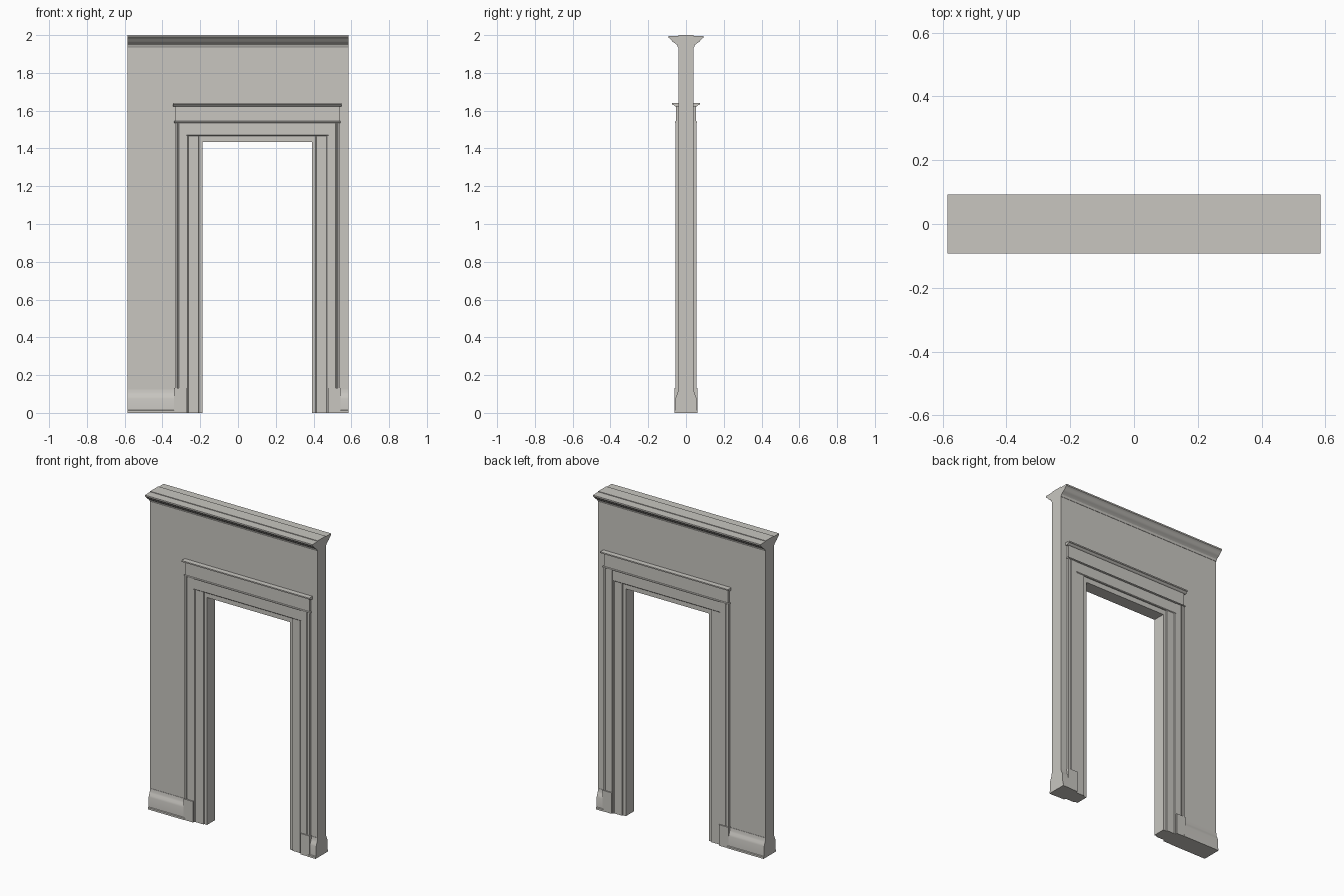
import bpy, bmesh
from mathutils import Vector

if "Cube" in bpy.data.objects:
    bpy.data.objects.remove(bpy.data.objects["Cube"])

# Single plaster colour
plaster = bpy.data.materials.new("warm_grey_plaster")
plaster.use_nodes = True
colour = (0.58, 0.565, 0.53, 1)
plaster.diffuse_color = colour
plaster.node_tree.nodes["Principled BSDF"].inputs["Base Color"].default_value = colour

HALF = 0.585      # half wall length
FACE = 0.04       # half wall thickness
MID = 0.1025      # doorway centre line


def sweep(name, points, axis, start, end, mirror=True, smooth=False):
    """Extrude a flat profile along an axis, optionally copied to the back."""
    place = {
        "x": lambda p: (start, p[0], p[1]),
        "y": lambda p: (p[0], start, p[1]),
        "z": lambda p: (p[0], p[1], start),
    }[axis]
    bm = bmesh.new()
    face = bm.faces.new([bm.verts.new(place(p)) for p in points])
    made = bmesh.ops.extrude_face_region(bm, geom=[face])
    shift = Vector([end - start if a == axis else 0 for a in "xyz"])
    verts = [g for g in made["geom"] if isinstance(g, bmesh.types.BMVert)]
    bmesh.ops.translate(bm, verts=verts, vec=shift)
    if mirror:
        bmesh.ops.mirror(bm, geom=bm.verts[:] + bm.edges[:] + bm.faces[:],
                         axis="Y", merge_dist=0)
    bmesh.ops.recalc_face_normals(bm, faces=bm.faces)
    mesh = bpy.data.meshes.new(name)
    bm.to_mesh(mesh)
    bm.free()
    mesh.materials.append(plaster)
    obj = bpy.data.objects.new(name, mesh)
    bpy.context.collection.objects.link(obj)
    if smooth:
        bpy.ops.object.select_all(action="DESELECT")
        obj.select_set(True)
        bpy.context.view_layer.objects.active = obj
        bpy.ops.object.shade_smooth_by_angle(angle=0.5)
    return obj


def front(profile):
    """Turn (projection, height) pairs into a closed profile on the front face."""
    pts = [(-d, z) for d, z in profile]
    return [(-FACE, profile[0][1])] + pts + [(-FACE, profile[-1][1])]


# Wall with the doorway cut out
gap, top = 0.29, 1.435
sweep("wall", [(-HALF, 0), (MID - gap, 0), (MID - gap, top), (MID + gap, top),
               (MID + gap, 0), (HALF, 0), (HALF, 2), (-HALF, 2)],
      "y", -FACE, FACE, mirror=False)

# Crown moulding along the top
crown = [(0.042, 1.935), (0.045, 1.94), (0.047, 1.947), (0.053, 1.953),
         (0.063, 1.959), (0.073, 1.967), (0.08, 1.977), (0.087, 1.983),
         (0.093, 1.987), (0.093, 1.996)]
sweep("crown_moulding", front(crown), "x", -HALF, HALF, smooth=True)

# Skirting on both sides of the doorway
skirt = [(0.062, 0), (0.062, 0.012), (0.058, 0.015), (0.056, 0.075),
         (0.053, 0.087), (0.047, 0.098), (0.044, 0.108), (0.042, 0.125)]
sweep("skirting_right", front(skirt), "x", -HALF, MID - 0.43, smooth=True)
sweep("skirting_left", front(skirt), "x", MID + 0.43, HALF, smooth=True)

# Door casing: plinth block, outer pilaster and inner casing on each side
plinth = [(0.44, 0.04), (0.44, 0.06), (0.375, 0.06), (0.375, 0.04)]
pilaster = [(0.437, 0.04), (0.437, 0.055), (0.426, 0.055), (0.423, 0.05),
            (0.418, 0.05), (0.414, 0.053), (0.376, 0.053), (0.376, 0.04)]
casing = [(0.378, 0.04), (0.378, 0.051), (0.369, 0.051), (0.365, 0.047),
          (0.312, 0.047), (0.309, 0.04)]
for side, s in (("right", -1), ("left", 1)):
    for name, shape, low, high in (("plinth_block", plinth, 0, 0.132),
                                   ("pilaster", pilaster, 0.13, 1.54),
                                   ("inner_casing", casing, 0, 1.468)):
        pts = [(MID + s * x, -y) for x, y in shape]
        sweep(f"{name}_{side}", pts, "z", low, high)

# Door head: lower band, bead, frieze and cornice
for name, half, profile in (
        ("head_band", 0.377, [(0.047, 1.467), (0.051, 1.471), (0.051, 1.54)]),
        ("head_bead", 0.44, [(0.055, 1.535), (0.059, 1.537), (0.059, 1.542),
                             (0.055, 1.545)]),
        ("frieze", 0.434, [(0.053, 1.54), (0.053, 1.625)]),
        ("cornice", 0.446, [(0.055, 1.622), (0.061, 1.626), (0.065, 1.63),
                            (0.073, 1.632), (0.073, 1.64)])):
    sweep(name, front(profile), "x", MID - half, MID + half)
